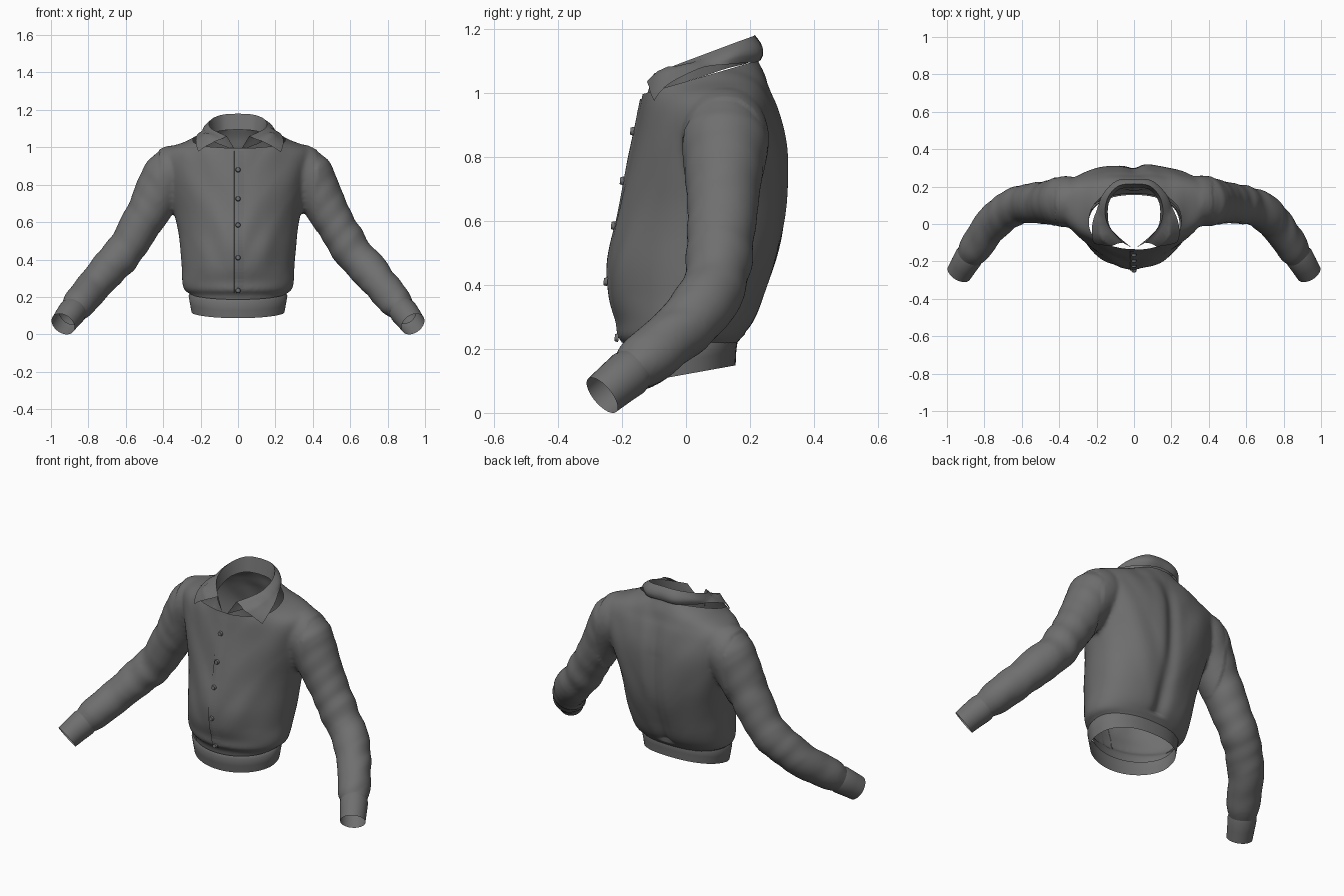
import bpy, bmesh, math
from mathutils import Vector, noise
from mathutils.bvhtree import BVHTree

old = bpy.data.objects.get("Cube")
if old:
    bpy.data.objects.remove(old, do_unlink=True)

cloth = bpy.data.materials.new("grey_cloth")
cloth.use_nodes = True
GREY = (0.16, 0.16, 0.16, 1)
cloth.diffuse_color = GREY
cloth.node_tree.nodes["Principled BSDF"].inputs["Base Color"].default_value = GREY


def spline(points, steps):
    """Catmull-Rom samples through tuples of any length."""
    out = []
    last = len(points) - 1
    for i in range(last):
        a, b, c, d = (points[max(0, min(last, i + k))] for k in (-1, 0, 1, 2))
        for s in range(steps):
            t = s / steps
            out.append([0.5 * (2 * q + (r - p) * t + (2 * p - 5 * q + 4 * r - w) * t * t
                               + (3 * q - p - 3 * r + w) * t ** 3)
                        for p, q, r, w in zip(a, b, c, d)])
    return out + [list(points[-1])]


def add_object(name, bm, smooth=True):
    mesh = bpy.data.meshes.new(name)
    bm.to_mesh(mesh)
    bm.free()
    mesh.materials.clear()
    mesh.materials.append(cloth)
    if smooth:
        for p in mesh.polygons:
            p.use_smooth = True
    obj = bpy.data.objects.new(name, mesh)
    bpy.context.collection.objects.link(obj)
    return obj


def loft(bm, rows, closed=True, capped=False):
    """Skin a list of equally long rows of points."""
    grid = [[bm.verts.new(p) for p in row] for row in rows]
    n = len(grid[0])
    faces = []
    for a, b in zip(grid, grid[1:]):
        for i in range(n if closed else n - 1):
            j = (i + 1) % n
            faces.append(bm.faces.new((a[i], a[j], b[j], b[i])))
    if capped:
        faces += [bm.faces.new(grid[0][::-1]), bm.faces.new(grid[-1])]
    bmesh.ops.recalc_face_normals(bm, faces=faces)


def torso_ring(z, half, front, mid, back, tilt=0.0, n=64):
    ring = []
    for i in range(n):
        a = math.tau * i / n
        c, s = math.cos(a), math.sin(a)
        if s > 0:
            x = half * math.copysign(abs(c) ** 0.85, c)
            y = mid + (back - mid) * s ** 0.85
        else:
            x, y = half * c, mid - (mid - front) * (-s) ** 1.1
        ring.append(Vector((x, y, z + tilt * (y + 0.02))))
    return ring


def tube_rings(path, side, n=32):
    """Circles across a path of (x, y, z, radius)."""
    centres = [Vector((side * p[0], p[1], p[2])) for p in path]
    rings = []
    for i, c in enumerate(centres):
        way = centres[min(i + 1, len(path) - 1)] - centres[max(i - 1, 0)]
        q = way.to_track_quat('Z', 'Y')
        rings.append([c + q @ Vector((math.cos(math.tau * k / n), math.sin(math.tau * k / n), 0)) * path[i][3]
                      for k in range(n)])
    return rings


# Body: height, half width, front, side line, back
TORSO = [(.02, .235, -.165, -.02, .145), (.195, .245, -.18, -.02, .15),
         (.235, .285, -.21, 0, .175), (.28, .298, -.212, 0, .212),
         (.35, .30, -.232, .02, .245), (.45, .305, -.24, .04, .278),
         (.55, .317, -.228, .06, .303), (.65, .34, -.207, .08, .318),
         (.75, .37, -.186, .1, .32), (.85, .395, -.166, .115, .31),
         (.95, .405, -.146, .12, .285), (1.0, .37, -.135, .12, .265),
         (1.04, .275, -.13, .11, .252), (1.08, .185, -.122, .08, .235),
         (1.1, .155, -.115, .06, .225), (1.18, .145, -.1, .06, .205)]
SLEEVE = [(.29, .12, .93, .11), (.37, .12, .85, .137), (.46, .115, .695, .116),
          (.535, .11, .565, .107), (.61, .10, .44, .102), (.68, .07, .365, .1),
          (.74, .02, .295, .095), (.80, -.055, .225, .09), (.85, -.13, .165, .086),
          (.885, -.18, .122, .066), (.91, -.22, .09, .06)]
CUFF = [(.872, -.16, .138, .07), (.885, -.18, .122, .076),
        (.91, -.22, .09, .072), (.935, -.262, .055, .068)]

bm = bmesh.new()
loft(bm, [torso_ring(*row) for row in spline(TORSO, 4)], capped=True)
for side in (1, -1):
    loft(bm, tube_rings(spline(SLEEVE, 4), side), capped=True)
rough = add_object("body_blank", bm)
rem = rough.modifiers.new("fuse", 'REMESH')
rem.mode = 'VOXEL'
rem.voxel_size = 0.012
soft = rough.modifiers.new("soften", 'SMOOTH')
soft.iterations = 6
graph = bpy.context.evaluated_depsgraph_get()
fused = bpy.data.meshes.new_from_object(rough.evaluated_get(graph))
bpy.data.objects.remove(rough, do_unlink=True)
bm = bmesh.new()
bm.from_mesh(fused)
bpy.data.meshes.remove(fused)

# Soft folds in the cloth
bm.normal_update()
moves = []
for v in bm.verts:
    x, y, z = v.co
    ax = abs(x)
    if ax > 0.42:
        along = (ax - z) * 9
        fold = 0.008 * noise.noise((along * 1.1, y * 5, x + z * 2))
    else:
        slant = z * 5 - ax * 6
        fold = 0.009 * noise.noise((x * 7, y * 3, slant)) * min(1, max(0, (z - .2) * 6))
        if y > 0.1 and z > .25:
            fold -= 0.02 * math.exp(-(x / 0.04) ** 2) * max(0, min(1, (1.05 - z) * 4))
    moves.append((v, v.normal * fold))
for v, m in moves:
    v.co += m


def trim(point, normal, keep):
    verts = [v for v in bm.verts if keep(v.co)]
    chosen = set(verts)
    edges = [e for e in bm.edges if all(v in chosen for v in e.verts)]
    faces = [f for f in bm.faces if all(v in chosen for v in f.verts)]
    bmesh.ops.bisect_plane(bm, geom=verts + edges + faces, plane_co=point,
                           plane_no=normal, clear_outer=True)


# Open the neck, the waist and both sleeve ends
trim((0, -.12, 1.0), (0, -.28, .96), lambda c: abs(c.x) < .3 and c.z > .8)
trim((0, -.02, .185), (0, .18, -1), lambda c: abs(c.x) < .4 and c.z < .4)
for side in (1, -1):
    trim((side * .9, -.205, .102), (side * .5, -.75, -.65), lambda c: c.x * side > .7)
bm.normal_update()
skin = BVHTree.FromBMesh(bm)
add_object("shirt_body", bm)

# Waistband
bm = bmesh.new()
BAND = [(.117, .248, -.19, -.02, .155), (.16, .256, -.196, -.02, .157),
        (.205, .264, -.203, -.02, .163), (.218, .255, -.195, -.02, .155)]
loft(bm, [torso_ring(*row, tilt=.18) for row in BAND])
add_object("waistband", bm)

# Cuffs
for side, name in ((1, "left_cuff"), (-1, "right_cuff")):
    bm = bmesh.new()
    loft(bm, tube_rings(CUFF, side))
    add_object(name, bm)

# Collar: fold line, outer edge and foot of the stand, from back to front
FOLD = [(0, .215, 1.18), (.08, .205, 1.175), (.135, .15, 1.155), (.155, .07, 1.125),
        (.135, -.01, 1.095), (.06, -.1, 1.06)]
EDGE = [(0, .235, 1.105), (.09, .23, 1.103), (.17, .15, 1.098), (.195, .06, 1.06),
        (.205, -.01, 1.015), (.2, -.085, .97)]
FOOT = [(0, .195, 1.095), (.08, .185, 1.09), (.13, .125, 1.075), (.14, .05, 1.05),
        (.12, -.03, 1.025), (.015, -.125, .985)]


def both_sides(points):
    half = spline(points, 5)
    return [Vector((-p[0], p[1], p[2])) for p in half[:0:-1]] + [Vector(p) for p in half]


fold, edge, foot = both_sides(FOLD), both_sides(EDGE), both_sides(FOOT)
rows = []
for k in range(7):
    t = k / 6
    row = []
    for i, (a, b) in enumerate(zip(fold, edge)):
        p = a.lerp(b, t)
        out = Vector((p.x, p.y - .06, 0)).normalized()
        p += out * 0.014 * math.sin(math.pi * t)
        p.x += .02 * t * max(0, i / (len(fold) - 1) * 2 - 1)
        if t > .3:
            near, normal, _, _ = skin.find_nearest(p)
            lift = (p - near).dot(normal)
            if lift < .01 or t == 1:
                p += normal * (.01 - lift)
        row.append(p)
    rows.append(row)
bm = bmesh.new()
loft(bm, rows, closed=False)
add_object("collar_leaf", bm)
bm = bmesh.new()
loft(bm, [[a.lerp(b, t) for a, b in zip(fold, foot)] for t in (0, .35, .7, 1)], closed=False)
add_object("collar_stand", bm)


def front_of_body(x, z):
    hit = skin.ray_cast(Vector((x, -1, z)), Vector((0, 1, 0)))[0]
    return hit.y if hit else -.13


# Overlapping front edge
bm = bmesh.new()
rows = []
for k in range(41):
    z = .22 + .76 * k / 40
    rows.append([Vector((x, front_of_body(x, z) - gap, z))
                 for x, gap in ((-.021, -.002), (-.02, .006), (0, .005), (.04, -.001))])
loft(bm, rows, closed=False)
add_object("front_placket", bm, smooth=False)

# Buttons down the front
for k, z in enumerate((.88, .725, .585, .41, .235)):
    bm = bmesh.new()
    bmesh.ops.create_cone(bm, cap_ends=True, segments=16, radius1=.014, radius2=.011, depth=.012)
    spin = Vector((0, -1, .1)).to_track_quat('Z', 'Y').to_matrix().to_4x4()
    spin.translation = (0, front_of_body(0, z) - .01, z)
    bm.transform(spin)
    add_object(f"button_{k + 1}", bm, smooth=False)
